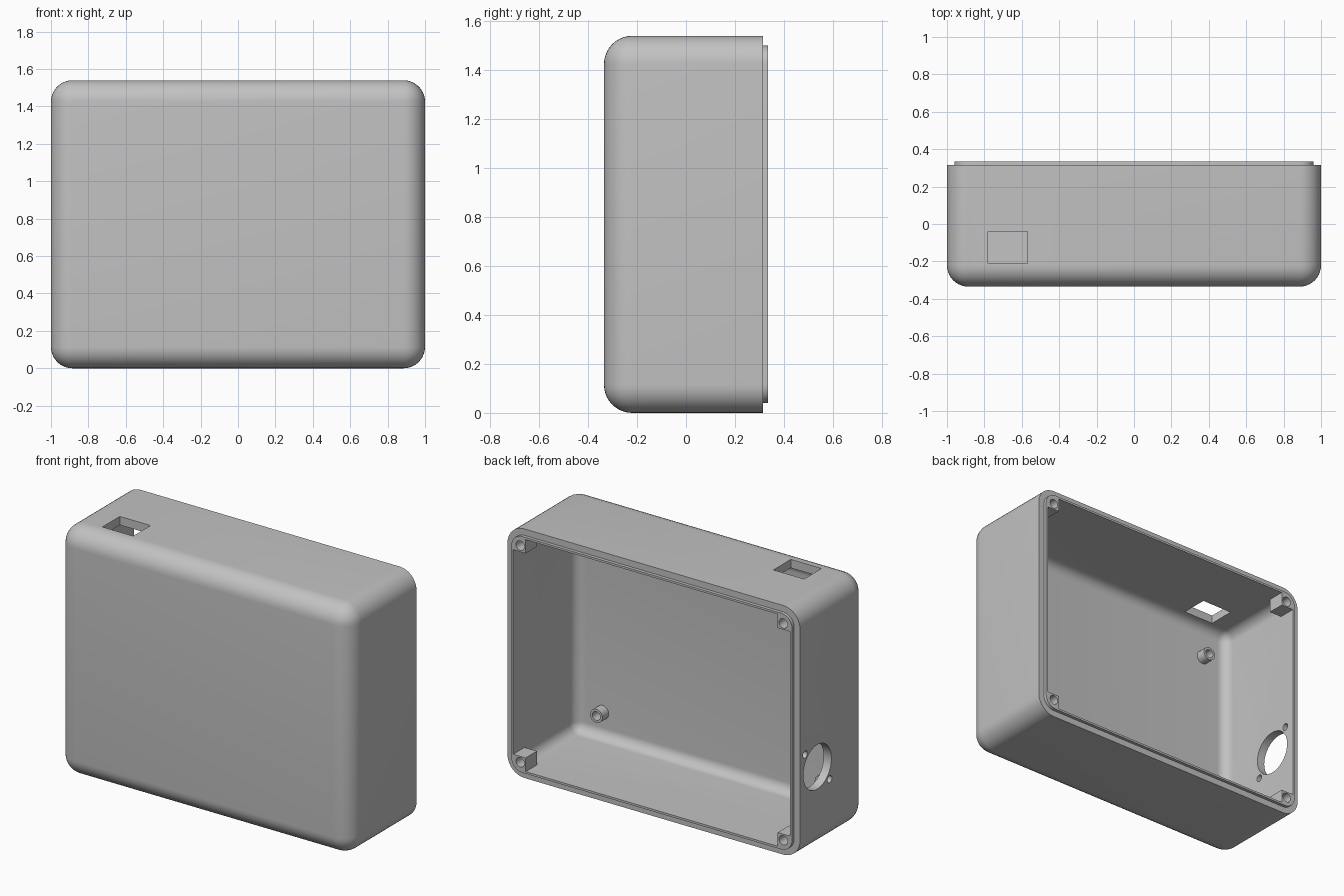
import bpy, bmesh, math
from mathutils import Matrix

cube = bpy.data.objects.get("Cube")
if cube:
    bpy.data.objects.remove(cube, do_unlink=True)

grey = bpy.data.materials.new("matte_grey")
grey.use_nodes = True
COLOUR = (0.54, 0.54, 0.54, 1)
grey.diffuse_color = COLOUR
grey.node_tree.nodes["Principled BSDF"].inputs["Base Color"].default_value = COLOUR

MID, HALF_Z = 0.77, 0.77      # centre height and half height
FRONT, REAR, LIP = -0.335, 0.315, 0.335
WALL = 0.053


def to_object(name, bm):
    mesh = bpy.data.meshes.new(name)
    bm.to_mesh(mesh)
    bm.free()
    obj = bpy.data.objects.new(name, mesh)
    bpy.context.collection.objects.link(obj)
    mesh.materials.append(grey)
    return obj


def box(name, x, y, z, radius=0, segments=10, round_front=False):
    """Box from (low, high) ranges; rounds the y edges and, if asked, the front."""
    bm = bmesh.new()
    bmesh.ops.create_cube(bm, size=1)
    for v in bm.verts:
        v.co = [r[0] if c < 0 else r[1] for c, r in zip(v.co, (x, y, z))]
    if radius:
        edges = []
        for e in bm.edges:
            a, b = (v.co.y for v in e.verts)
            if abs(a - b) > 1e-4 or (round_front and max(a, b) < y[1] - 1e-4):
                edges.append(e)
        bmesh.ops.bevel(bm, geom=edges, offset=radius, segments=segments,
                        profile=0.5, affect='EDGES', clamp_overlap=True)
    return to_object(name, bm)


def inset_box(name, inset, y0, y1, radius, round_front):
    return box(name, (inset - 1, 1 - inset), (y0, y1),
               (inset, 2 * HALF_Z - inset), radius, round_front=round_front)


def rod(name, axis, centre, radius, length, sides=32):
    bm = bmesh.new()
    bmesh.ops.create_cone(bm, cap_ends=True, segments=sides, radius1=radius,
                          radius2=radius, depth=length)
    turn = Matrix.Rotation(math.pi / 2, 4, 'Y' if axis == 'X' else 'X')
    bmesh.ops.transform(bm, matrix=Matrix.Translation(centre) @ turn, verts=bm.verts)
    return to_object(name, bm)


def combine(obj, other, operation='DIFFERENCE'):
    mod = obj.modifiers.new("combine", 'BOOLEAN')
    mod.operation, mod.object, mod.solver = operation, other, 'EXACT'
    bpy.context.view_layer.objects.active = obj
    bpy.ops.object.modifier_apply(modifier=mod.name)
    bpy.data.objects.remove(other, do_unlink=True)


def smooth(obj):
    bpy.ops.object.select_all(action='DESELECT')
    obj.select_set(True)
    bpy.context.view_layer.objects.active = obj
    bpy.ops.object.shade_smooth_by_angle(angle=math.radians(30))


corners = [(sx, sz) for sx in (-1, 1) for sz in (-1, 1)]

# Outer shell with the raised sealing lip around the open back
shell = inset_box("enclosure_shell", 0, FRONT, REAR, 0.115, True)
combine(shell, inset_box("lip", 0.04, 0, LIP, 0.075, False), 'UNION')

# Cavity, leaving a square screw post in each back corner
cavity = inset_box("cavity", WALL, FRONT + WALL, 0.45, 0.064, True)
for sx, sz in corners:
    x = sorted((sx * 0.862, sx * 1.1))
    z = sorted((MID + sz * 0.632, MID + sz * 0.9))
    combine(cavity, box("post", x, (0.225, 0.6), z))
combine(shell, cavity)

# Blind screw holes in the posts
for sx, sz in corners:
    combine(shell, rod("post_hole", 'Y', (sx * 0.9, LIP, MID + sz * 0.67), 0.029, 0.18))

# Switch opening in the top wall
combine(shell, box("slot", (-0.78, -0.57), (-0.21, -0.04), (1.4, 1.6)))

# Round connector opening with two diagonal screw holes in the right wall
HOLE_Y, HOLE_Z = 0.145, 0.508
combine(shell, rod("port", 'X', (-1, HOLE_Y, HOLE_Z), 0.137, 0.3, 48))
for s in (-1, 1):
    combine(shell, rod("port_screw", 'X', (-1, HOLE_Y + s * 0.12, HOLE_Z + s * 0.122),
                       0.022, 0.3, 20))
smooth(shell)

# Hollow standoffs on the inside of the front wall
for sx in (-1, 1):
    for level, z in (("lower", 0.21), ("upper", 1.28)):
        side = "left" if sx > 0 else "right"
        standoff = rod(f"standoff_{level}_{side}", 'Y', (sx * 0.768, -0.26, z), 0.042, 0.08)
        combine(standoff, rod("bore", 'Y', (sx * 0.768, -0.22, z), 0.027, 0.12))
        smooth(standoff)
